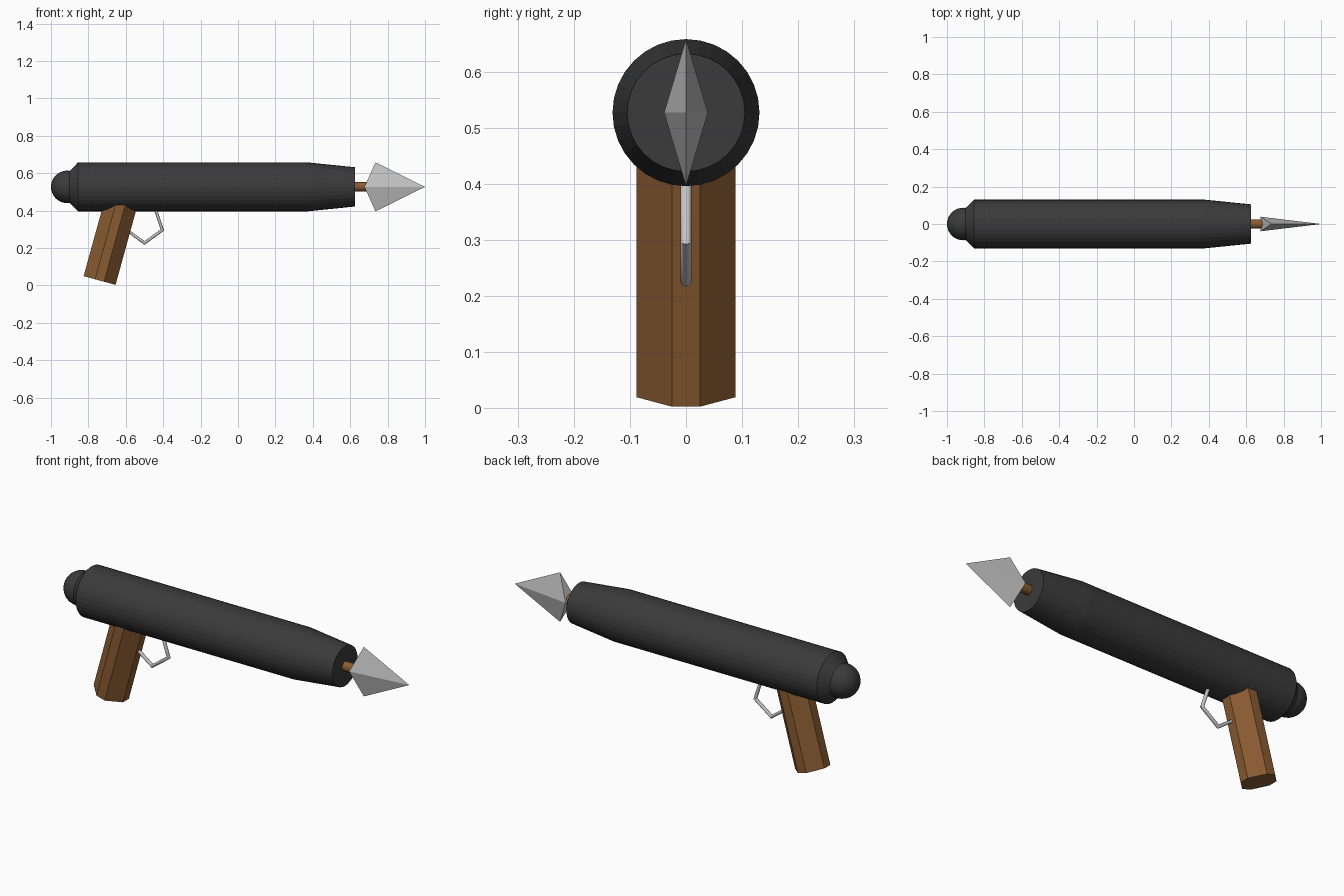
import bpy, bmesh, math
from mathutils import Matrix, Vector

if "Cube" in bpy.data.objects:
    bpy.data.objects.remove(bpy.data.objects["Cube"])

AXIS_Z = 0.527  # height of the barrel axis


def material(name, rgb):
    m = bpy.data.materials.new(name)
    m.diffuse_color = (*rgb, 1)
    m.use_nodes = True
    m.node_tree.nodes["Principled BSDF"].inputs["Base Color"].default_value = m.diffuse_color
    return m


black = material("dark_metal", (0.043, 0.043, 0.043))
wood = material("brown_wood", (0.25, 0.105, 0.031))
steel = material("light_steel", (0.56, 0.56, 0.56))


def make(name, verts, faces, mat):
    bm = bmesh.new()
    vs = [bm.verts.new(v) for v in verts]
    for f in faces:
        bm.faces.new([vs[i] for i in f])
    bmesh.ops.recalc_face_normals(bm, faces=bm.faces)
    me = bpy.data.meshes.new(name)
    bm.to_mesh(me)
    bm.free()
    me.materials.append(mat)
    ob = bpy.data.objects.new(name, me)
    bpy.context.collection.objects.link(ob)
    return ob


def loft(name, rings, mat):
    """Skin closed rings of equal size and cap both ends."""
    n = len(rings[0])
    verts = [v for r in rings for v in r]
    faces = [(k * n + i, k * n + (i + 1) % n, (k + 1) * n + (i + 1) % n, (k + 1) * n + i)
             for k in range(len(rings) - 1) for i in range(n)]
    faces += [range(n), range((len(rings) - 1) * n, len(rings) * n)]
    return make(name, verts, faces, mat)


def turned(name, profile, sides, mat):
    """Rings of (x, radius) around the barrel axis."""
    ang = [2 * math.pi * i / sides for i in range(sides)]
    return loft(name, [[(x, r * math.sin(a), AXIS_Z + r * math.cos(a)) for a in ang]
                       for x, r in profile], mat)


def smooth(ob, degrees):
    bpy.ops.object.select_all(action='DESELECT')
    ob.select_set(True)
    bpy.context.view_layer.objects.active = ob
    bpy.ops.object.shade_smooth_by_angle(angle=math.radians(degrees))


# Barrel with rear bevel and tapered muzzle
turned("barrel", [(-0.91, 0.08), (-0.895, 0.09), (-0.855, 0.131),
                  (0.37, 0.131), (0.625, 0.105)], 32, black)

# Rounded cap at the rear
bpy.ops.mesh.primitive_uv_sphere_add(segments=32, ring_count=16, radius=0.087,
                                     location=(-0.913, 0, AXIS_Z),
                                     rotation=(0, math.pi / 2, 0))
cap = bpy.context.object
cap.name = "rear_cap"
cap.data.materials.append(black)
smooth(cap, 30)

# Spear shaft and flat diamond head with swept-back side corners
smooth(turned("spear_shaft", [(0.5, 0.025), (0.70, 0.025)], 16, wood), 30)
make("spear_head", [(1, 0, AXIS_Z), (0.735, 0, AXIS_Z + 0.131), (0.676, 0.039, AXIS_Z),
                    (0.735, 0, AXIS_Z - 0.131), (0.676, -0.039, AXIS_Z)],
     [(0, 1, 2), (0, 2, 3), (0, 3, 4), (0, 4, 1), (1, 2, 4), (3, 4, 2)], steel)

# Chamfered, tilted grip
a, b = 0.0885, 0.025
octagon = [(a, b), (b, a), (-b, a), (-a, b), (-a, -b), (-b, -a), (b, -a), (a, -b)]
tilt = Matrix.Translation((-0.74, 0, 0.0265)) @ Matrix.Rotation(math.radians(15.4), 4, 'Y')
loft("grip", [[tilt @ Vector((x, y, h)) for x, y in octagon] for h in (0, 0.46)], wood)

# Five-sided wire trigger guard
bpy.ops.mesh.primitive_torus_add(major_segments=5, minor_segments=12, major_radius=0.1,
                                 minor_radius=0.01, location=(-0.5, 0, 0.327),
                                 rotation=(math.pi / 2, math.radians(90), 0))
guard = bpy.context.object
guard.name = "trigger_guard"
# Orient the ring in the XZ plane with one corner pointing down
guard.rotation_euler = (math.pi / 2, 0, 0)
guard.data.transform(Matrix.Rotation(-math.pi / 2, 4, 'Z'))
guard.data.materials.append(steel)
smooth(guard, 40)
